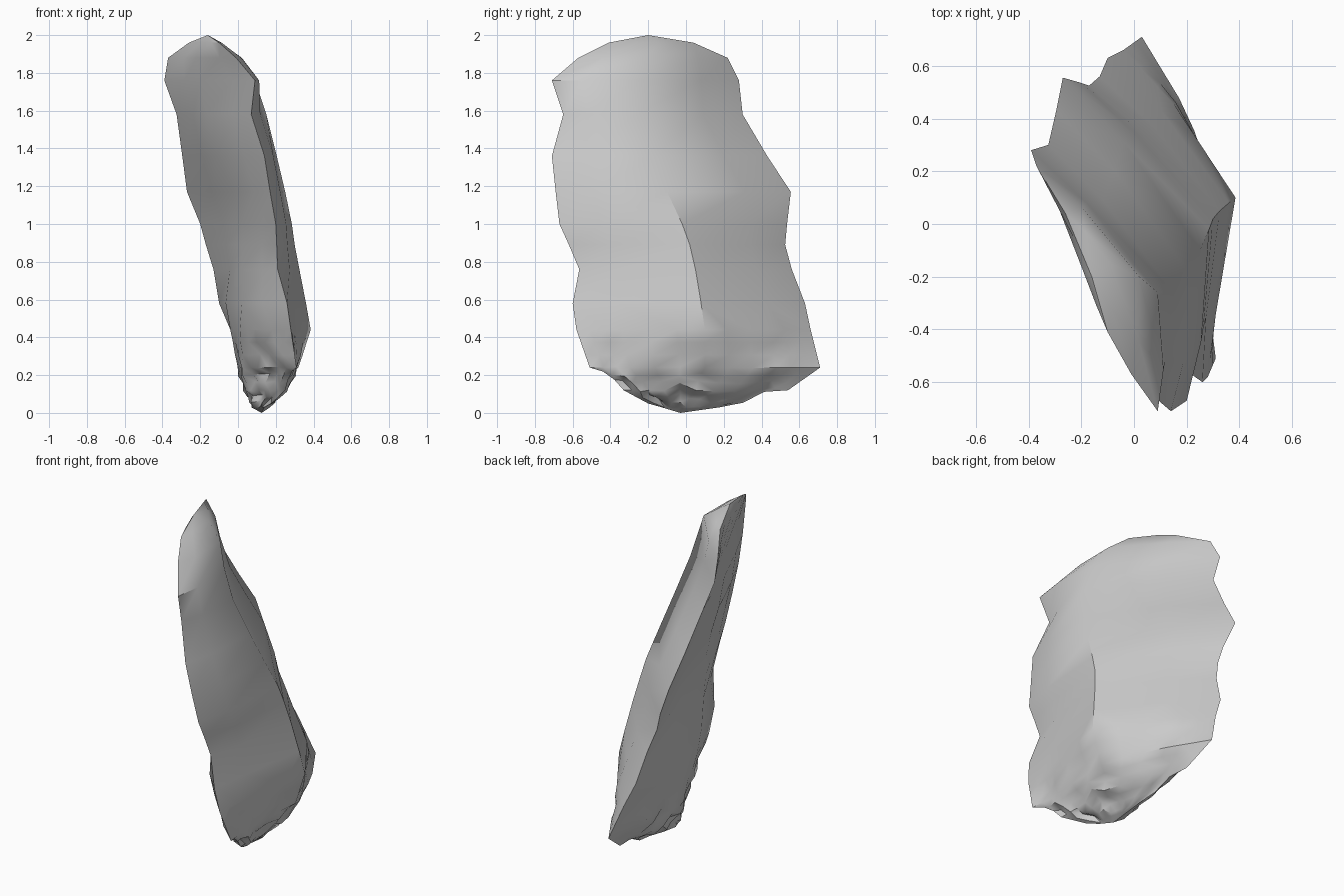
import bpy, bmesh, math, random
from mathutils import Vector

if "Cube" in bpy.data.objects:
    bpy.data.objects.remove(bpy.data.objects["Cube"])

random.seed(4)

# Cross-sections of the leaning slab: z, front edge, right ridge, back edge, left ridge (x, y each)
SECTIONS = [
    (0.03, 0.14, -0.13, 0.17, 0.00, 0.12, 0.18, 0.07, 0.00),
    (0.12, 0.25, -0.33, 0.26, 0.05, 0.07, 0.54, 0.04, 0.00),
    (0.24, 0.31, -0.51, 0.32, 0.10, 0.03, 0.71, 0.02, -0.02),
    (0.44, 0.28, -0.58, 0.385, 0.10, -0.04, 0.66, 0.01, -0.12),
    (0.58, 0.26, -0.60, 0.36, 0.08, -0.10, 0.63, 0.02, -0.18),
    (0.76, 0.21, -0.565, 0.325, 0.05, -0.13, 0.56, 0.02, -0.20),
    (0.89, 0.205, -0.62, 0.30, 0.02, -0.17, 0.525, 0.02, -0.22),
    (1.00, 0.20, -0.67, 0.285, -0.02, -0.20, 0.535, 0.02, -0.22),
    (1.17, 0.17, -0.69, 0.25, -0.10, -0.27, 0.555, -0.03, -0.20),
    (1.36, 0.14, -0.71, 0.205, -0.18, -0.295, 0.43, -0.11, -0.16),
    (1.58, 0.07, -0.65, 0.15, -0.26, -0.325, 0.30, -0.17, -0.13),
    (1.76, 0.09, -0.71, 0.09, -0.26, -0.39, 0.28, -0.20, -0.09),
    (1.88, -0.01, -0.57, 0.02, -0.20, -0.37, 0.22, -0.22, -0.10),
    (1.96, -0.10, -0.41, -0.09, -0.15, -0.26, 0.04, -0.20, -0.16),
]


def ring_points(sec):
    z = sec[0]
    f, r, b, l = (Vector((sec[i], sec[i + 1], z)) for i in (1, 3, 5, 7))
    size = (b - f).length

    def between(p, q, t, out):
        d = q - p
        side = Vector((d.y, -d.x, 0)).normalized()
        return p.lerp(q, t) + side * out * size

    low = z < 0.65
    return [f, between(f, r, 0.35, -0.005 if low else 0.02), r,
            between(r, b, 0.6, 0.022), b,
            between(b, l, 0.5, 0.02 if low else -0.01), l,
            between(l, f, 0.6, 0.035 if low else 0.005)]


# Loft the slab
bm = bmesh.new()
rings = [[bm.verts.new(p) for p in ring_points(s)] for s in SECTIONS]
n = len(rings[0])
for lo, hi in zip(rings, rings[1:]):
    for i in range(n):
        j = (i + 1) % n
        bm.faces.new((lo[i], lo[j], hi[j], hi[i]))
top = bm.verts.new((-0.16, -0.20, 2.0))
base = bm.verts.new((0.125, -0.03, 0.0))
for i in range(n):
    j = (i + 1) % n
    bm.faces.new((rings[-1][i], rings[-1][j], top))
    bm.faces.new((rings[0][j], rings[0][i], base))
bmesh.ops.recalc_face_normals(bm, faces=bm.faces)

# Broken, chipped foot: finer faces with small random dents
foot = [e for e in bm.edges if max(v.co.z for v in e.verts) < 0.46]
cut = bmesh.ops.subdivide_edges(bm, edges=foot, cuts=2, use_grid_fill=True)
bm.normal_update()
for v in cut["geom_inner"]:
    if isinstance(v, bmesh.types.BMVert) and 0.035 < v.co.z < 0.36 and abs(v.co.y) < 0.5:
        v.co -= v.normal * random.uniform(-0.015, 0.025)
bmesh.ops.triangulate(bm, faces=[f for f in bm.faces if f.calc_center_median().z < 0.4])

mesh = bpy.data.meshes.new("rock_slab")
bm.to_mesh(mesh)
bm.free()
rock = bpy.data.objects.new("rock_slab", mesh)
bpy.context.collection.objects.link(rock)

# Smooth weathered faces with crisp chips
bpy.context.view_layer.objects.active = rock
rock.select_set(True)
bpy.ops.object.shade_smooth_by_angle(angle=math.radians(40))
